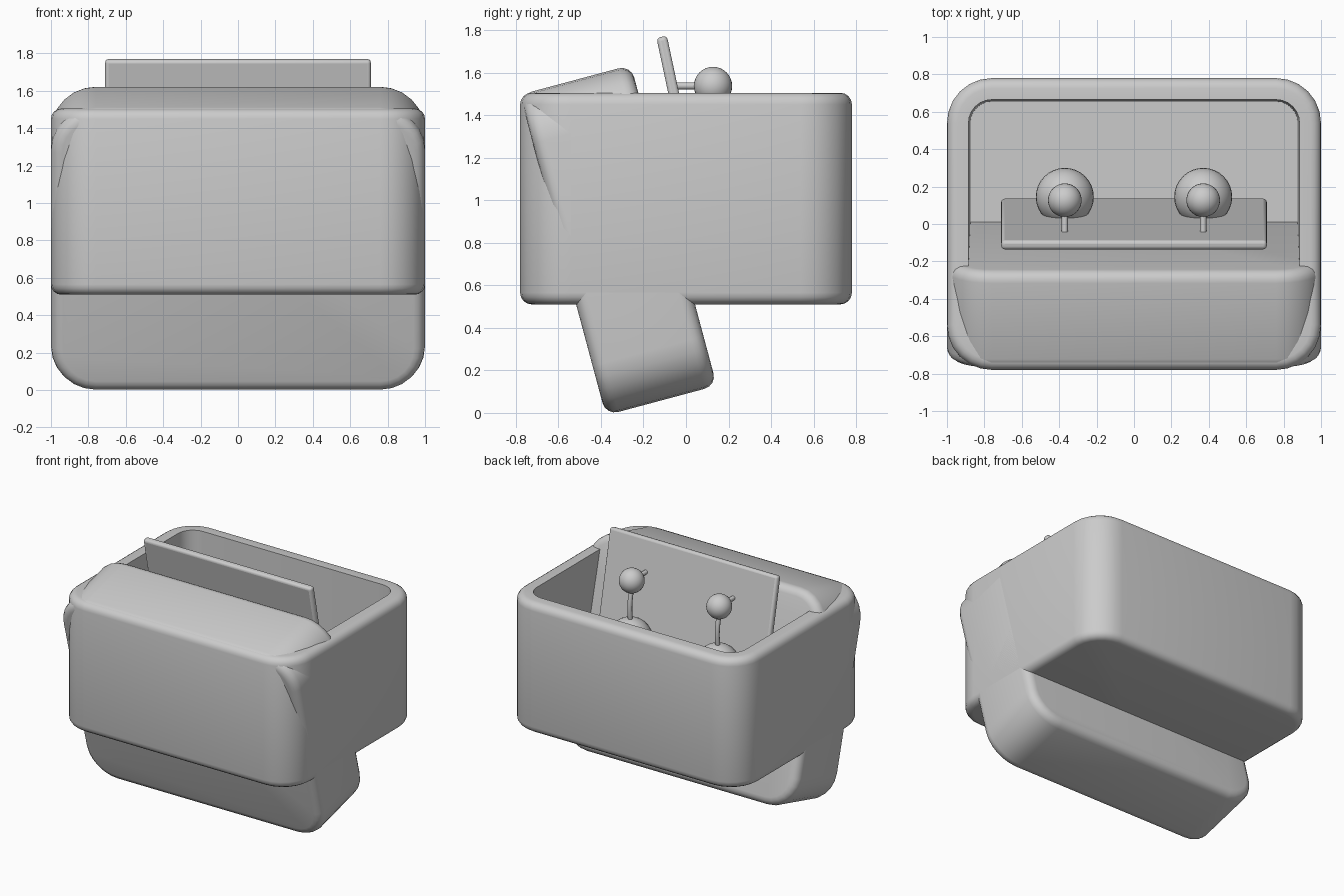
import bpy, bmesh, math
from mathutils import Vector

if "Cube" in bpy.data.objects:
    bpy.data.objects.remove(bpy.data.objects["Cube"])


def finish(obj):
    bpy.ops.object.select_all(action='DESELECT')
    obj.select_set(True)
    bpy.context.view_layer.objects.active = obj
    bpy.ops.object.shade_smooth_by_angle(angle=math.radians(35))
    return obj


def outline(hx, hy, r, inset, z, seg=6):
    # rounded rectangle, shrunk inwards by inset
    rr = max(r - inset, 0.02)
    cx, cy = hx - inset - rr, hy - inset - rr
    pts = []
    for k, (sx, sy) in enumerate([(1, 1), (-1, 1), (-1, -1), (1, -1)]):
        for i in range(seg + 1):
            a = math.pi / 2 * (k + i / seg)
            pts.append((sx * cx + rr * math.cos(a), sy * cy + rr * math.sin(a), z))
    return pts


def loft(name, hx, hy, r, rings):
    # stack of rounded outlines, capped at both ends
    bm = bmesh.new()
    loops = [[bm.verts.new(p) for p in outline(hx, hy, r, d, z)] for d, z in rings]
    n = len(loops[0])
    for a, b in zip(loops, loops[1:]):
        for i in range(n):
            j = (i + 1) % n
            bm.faces.new((a[i], a[j], b[j], b[i]))
    bm.faces.new(loops[0][::-1])
    bm.faces.new(loops[-1])
    bmesh.ops.recalc_face_normals(bm, faces=bm.faces)
    me = bpy.data.meshes.new(name)
    bm.to_mesh(me)
    bm.free()
    obj = bpy.data.objects.new(name, me)
    bpy.context.collection.objects.link(obj)
    return finish(obj)


def rounded_edges(z0, z1, b, steps=4):
    # inset/height pairs with filleted bottom and top edges
    arc = [(b - b * math.sin(t), b - b * math.cos(t))
           for t in (math.pi / 2 * i / steps for i in range(steps + 1))]
    return [(d, z0 + h) for d, h in arc] + [(d, z1 - h) for d, h in reversed(arc)]


def ball(name, loc, r):
    bpy.ops.mesh.primitive_uv_sphere_add(segments=32, ring_count=16, radius=r, location=loc)
    bpy.context.object.name = name
    return finish(bpy.context.object)


def tube(name, pts, r):
    cu = bpy.data.curves.new(name, 'CURVE')
    cu.dimensions = '3D'
    cu.bevel_depth = r
    cu.bevel_resolution = 3
    cu.use_fill_caps = True
    sp = cu.splines.new('BEZIER')
    sp.bezier_points.add(len(pts) - 1)
    for bp, p in zip(sp.bezier_points, pts):
        bp.co = p
        bp.handle_left_type = bp.handle_right_type = 'AUTO'
    obj = bpy.data.objects.new(name, cu)
    bpy.context.collection.objects.link(obj)
    return obj


# open-topped case body with its cavity
body = rounded_edges(0.51, 1.505, 0.055) + [(0.115, 1.505), (0.125, 0.63)]
loft("case_body", 1.0, 0.78, 0.24, body)

# thick lid swung open through the front of the body
lid = loft("case_lid", 1.0, 0.78, 0.24, rounded_edges(-0.27, 0.27, 0.06))
lid.location = (0, -0.318, 0.812)
lid.rotation_euler.x = math.radians(105)

# leaning divider panel
bpy.ops.mesh.primitive_cube_add(size=1, location=(0, 0, 1.23))
panel = bpy.context.object
panel.name = "divider_panel"
panel.scale = (1.42, 0.05, 1.1)
bpy.ops.object.transform_apply(location=False, rotation=False, scale=True)
panel.rotation_euler.x = math.radians(12)
bev = panel.modifiers.new("soft_edges", 'BEVEL')
bev.width = 0.018
bev.segments = 3
finish(panel)

# pair of buds: body, tip, stem and peg to the panel
for side, s in (("left", -1), ("right", 1)):
    x = 0.37 * s
    ball(side + "_bud_body", (x, 0.145, 1.10), 0.155)
    ball(side + "_bud_tip", (x, 0.127, 1.537), 0.09)
    tube(side + "_bud_stem", [(x, 0.125, 1.5), (x, 0.15, 1.35), (x, 0.14, 1.2)], 0.017)
    tube(side + "_bud_peg", [(x, 0.1, 1.537), (x, -0.045, 1.537)], 0.017)
